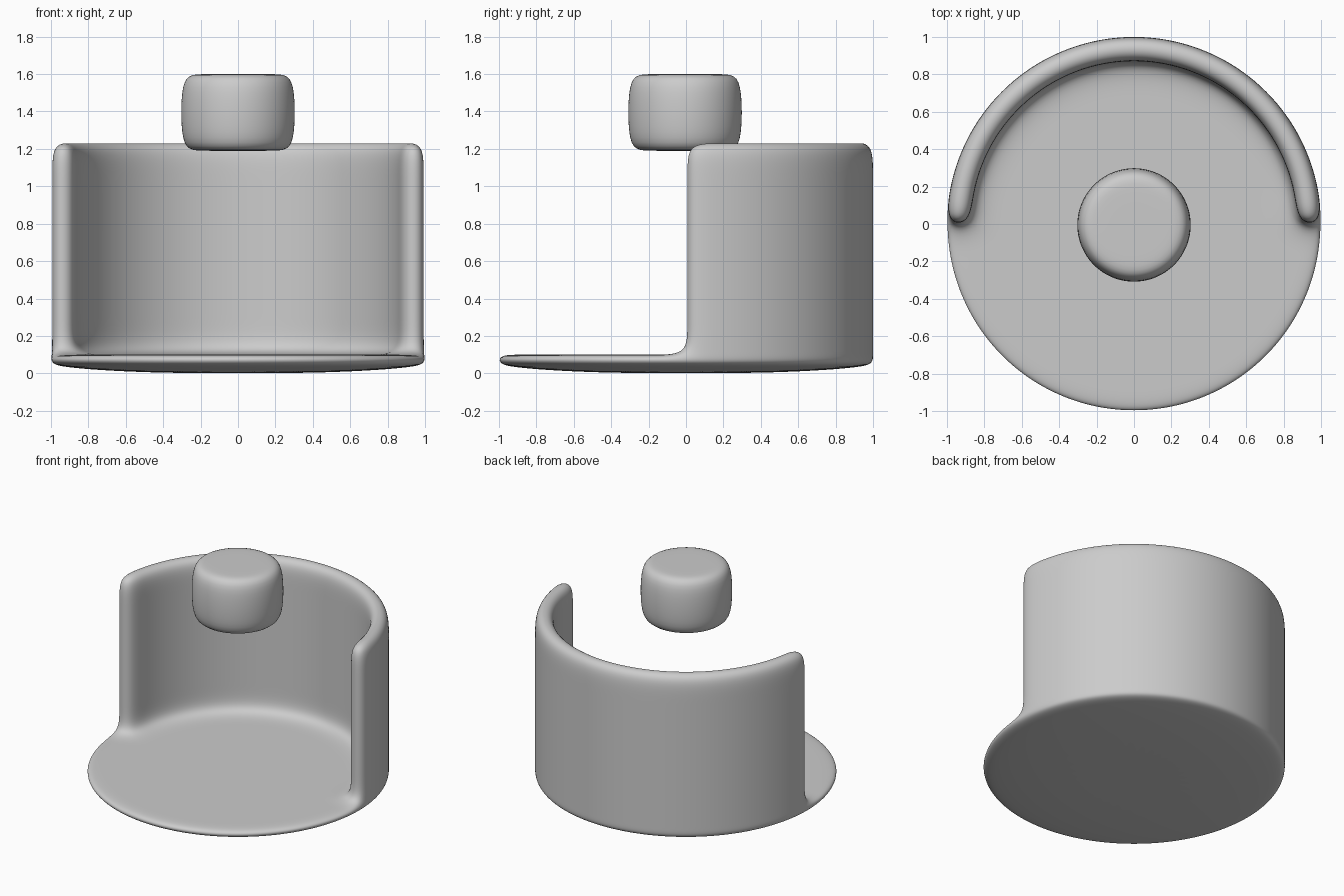
import bpy, bmesh, math

if "Cube" in bpy.data.objects:
    bpy.data.objects.remove(bpy.data.objects["Cube"])

SEG = 32


def ring(bm, r, z, y=0.0):
    return [bm.verts.new((r * math.cos(2 * math.pi * i / SEG),
                          y + r * math.sin(2 * math.pi * i / SEG), z)) for i in range(SEG)]


def revolve(bm, profile, y=0.0):
    """Stack rings from a bottom-to-top (radius, z) profile, capped by fans; returns the bands."""
    rings = [ring(bm, r, z, y) for r, z in profile]
    bands = []
    for a, b in zip(rings, rings[1:]):
        bands.append([bm.faces.new((a[i], a[(i + 1) % SEG], b[(i + 1) % SEG], b[i]))
                      for i in range(SEG)])
    for rg, (r, z) in ((rings[0], profile[0]), (rings[-1], profile[-1])):
        c = bm.verts.new((0, y, z))
        for i in range(SEG):
            bm.faces.new((rg[i], rg[(i + 1) % SEG], c))
    return bands


def extrude_to(bm, faces, z):
    """Extrude a face strip straight up to height z."""
    geom = bmesh.ops.extrude_face_region(bm, geom=faces)["geom"]
    old = [f for f in faces if f.is_valid]
    if old:
        bmesh.ops.delete(bm, geom=old, context='FACES')
    for v in geom:
        if isinstance(v, bmesh.types.BMVert):
            v.co.z = z
    return [f for f in geom if isinstance(f, bmesh.types.BMFace)]


def finish(bm, name, levels):
    bmesh.ops.recalc_face_normals(bm, faces=bm.faces)
    for f in bm.faces:
        f.smooth = True
    me = bpy.data.meshes.new(name)
    bm.to_mesh(me)
    bm.free()
    ob = bpy.data.objects.new(name, me)
    bpy.context.collection.objects.link(ob)
    mod = ob.modifiers.new("Subdivision", 'SUBSURF')
    mod.levels = mod.render_levels = levels


# Round base with a half-circle wall raised from the back of its rim band
R, RI = 1.0065, 0.876
bm = bmesh.new()
bands = revolve(bm, [(0.4, 0.002), (0.72, 0.015), (0.93, 0.033), (R, 0.05),
                     (R, 0.10), (RI, 0.10), (0.67, 0.10), (0.35, 0.10)])
wall = bands[4][:SEG // 2]
for z in (0.25, 0.66, 1.07, 1.237):
    wall = extrude_to(bm, wall, z)
finish(bm, "base_and_wall", 3)

# Floating rounded knob
bm = bmesh.new()
revolve(bm, [(0.1, 1.19), (0.2, 1.19), (0.287, 1.195), (0.306, 1.32),
             (0.306, 1.47), (0.287, 1.595), (0.2, 1.6), (0.1, 1.6)], y=-0.005)
finish(bm, "knob", 2)
